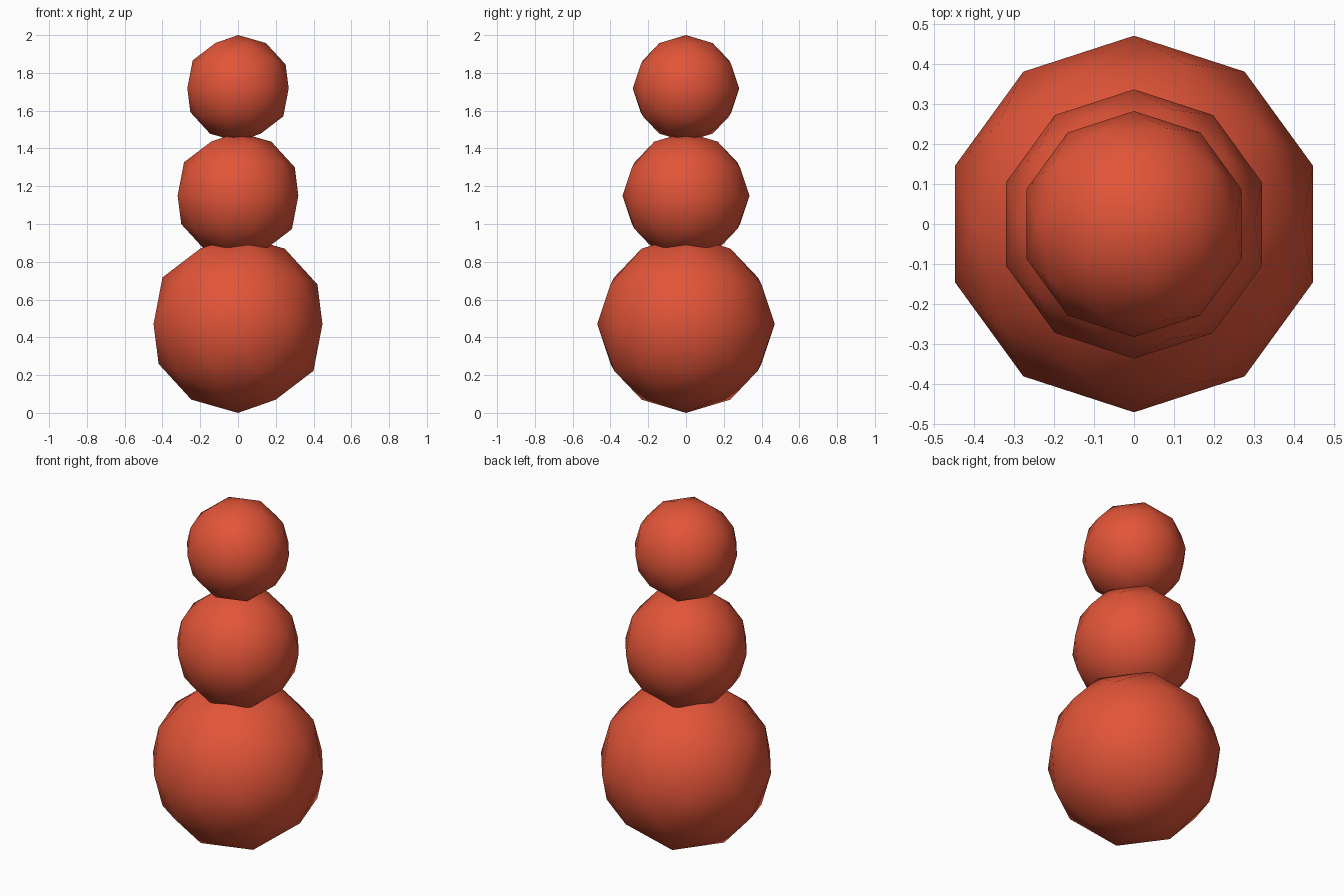
import bpy

if "Cube" in bpy.data.objects:
    bpy.data.objects.remove(bpy.data.objects["Cube"])

# Shared red material
red = bpy.data.materials.new("red")
red.diffuse_color = (0.76, 0.09, 0.04, 1.0)
red.use_nodes = True
red.node_tree.nodes["Principled BSDF"].inputs["Base Color"].default_value = red.diffuse_color


def ball(name, radius, z):
    """Low-poly, smooth shaded ball on the vertical axis."""
    bpy.ops.mesh.primitive_ico_sphere_add(subdivisions=2, radius=radius, location=(0, 0, z))
    obj = bpy.context.object
    obj.name = name
    obj.data.materials.append(red)
    bpy.ops.object.shade_smooth()
    return obj


# Three stacked balls
ball("lower_ball", 0.47, 0.47)
ball("middle_ball", 0.336, 1.15)
ball("top_ball", 0.282, 1.718)
